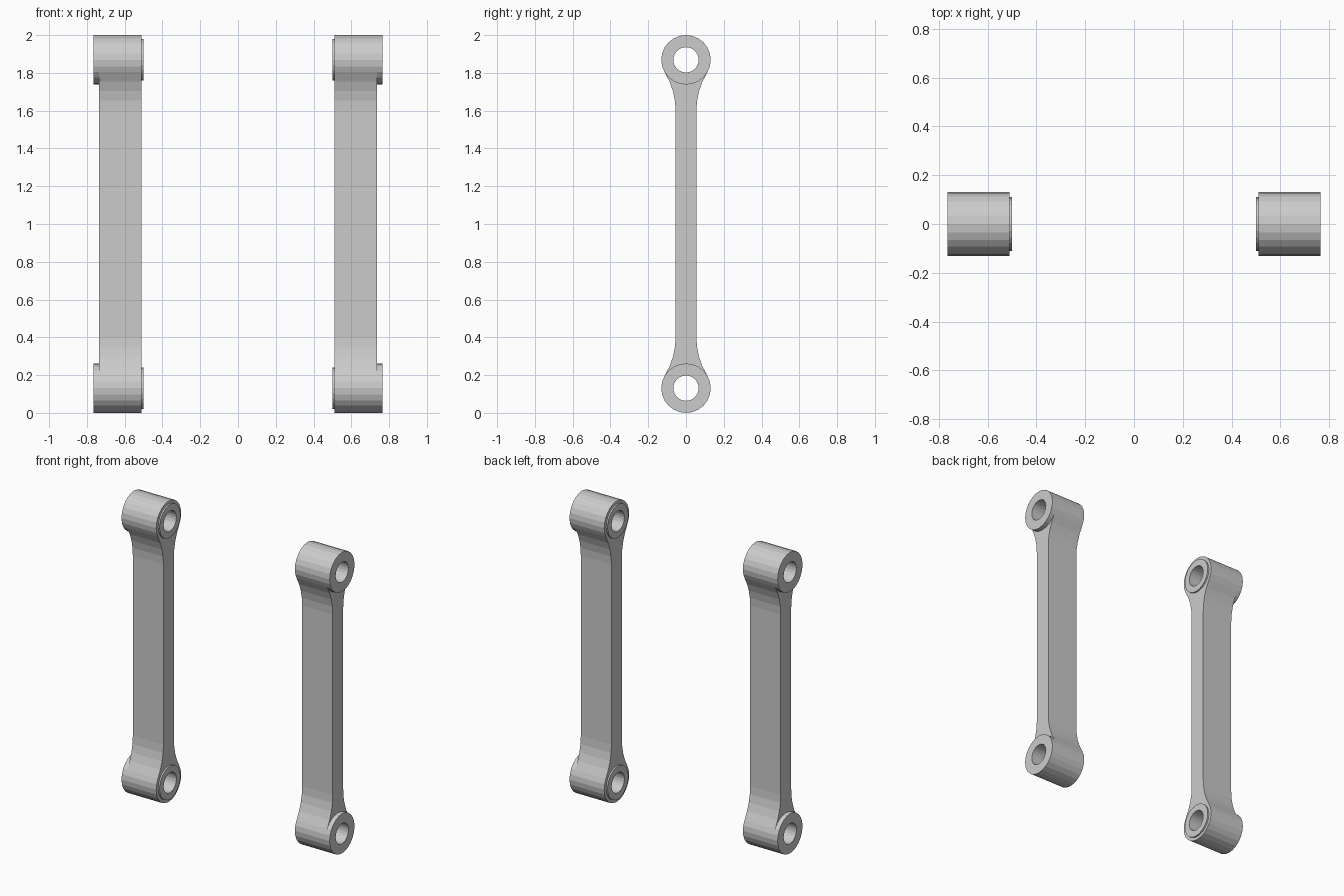
import bpy, bmesh
from math import sin, cos, radians, hypot, atan2, pi

if "Cube" in bpy.data.objects:
    bpy.data.objects.remove(bpy.data.objects["Cube"])

R, HOLE, COLLAR = 0.131, 0.067, 0.11    # boss, bore and collar radii
ZC, HALF, Z_FLARE = 1.0 - 0.131, 0.055, 0.6   # heights measured from mid-length
SIDES = 24


def circle(r, zc=0.0):
    return [(r * cos(2 * pi * i / SIDES), zc + r * sin(2 * pi * i / SIDES))
            for i in range(SIDES)]


def link_outline():
    # fillet tangent to both the straight shank and the round boss
    d = ZC - Z_FLARE
    f = (HALF**2 + d**2 - R**2) / (2 * (R - HALF))
    fy = HALF + f
    end = atan2(d, fy)
    flare = [(fy - f * cos(end * t / 4), Z_FLARE + f * sin(end * t / 4)) for t in range(4)]
    boss = [(R * cos(radians(a)), ZC + R * sin(radians(a))) for a in range(-30, 211, 15)]
    top = flare + boss + [(-y, z) for y, z in reversed(flare)]
    return top + [(-y, -z) for y, z in top]


def extrude_loops(name, loops, x0, x1, zoff):
    # flat plate with holes, thickened along x and mirrored to the other side
    bm = bmesh.new()
    for loop in loops:
        vs = [bm.verts.new((x0, y, z + zoff)) for y, z in loop]
        for a, b in zip(vs, vs[1:] + vs[:1]):
            bm.edges.new((a, b))
    bmesh.ops.triangle_fill(bm, use_beauty=True, use_dissolve=False,
                            edges=bm.edges[:], normal=(1, 0, 0))
    ext = bmesh.ops.extrude_face_region(bm, geom=bm.faces[:], use_keep_orig=True)
    moved = [g for g in ext["geom"] if isinstance(g, bmesh.types.BMVert)]
    bmesh.ops.translate(bm, verts=moved, vec=(x1 - x0, 0, 0))
    bmesh.ops.recalc_face_normals(bm, faces=bm.faces[:])
    bmesh.ops.dissolve_limit(bm, angle_limit=radians(0.5), verts=bm.verts[:], edges=bm.edges[:])
    me = bpy.data.meshes.new(name)
    bm.to_mesh(me)
    bm.free()
    ob = bpy.data.objects.new(name, me)
    bpy.context.collection.objects.link(ob)
    ob.modifiers.new("other_side", 'MIRROR').use_axis = (True, False, False)
    return ob


# link body with both bores
extrude_loops("link_arm", [link_outline(), circle(HOLE, ZC), circle(HOLE, -ZC)],
              0.51, 0.735, 1.0)

# raised outer boss and thin inner collar at each end
for end, z in (("lower", 1 - ZC), ("upper", 1 + ZC)):
    extrude_loops(end + "_boss", [circle(R), circle(HOLE)], 0.735, 0.765, z)
    extrude_loops(end + "_collar", [circle(COLLAR), circle(HOLE)], 0.50, 0.51, z)
